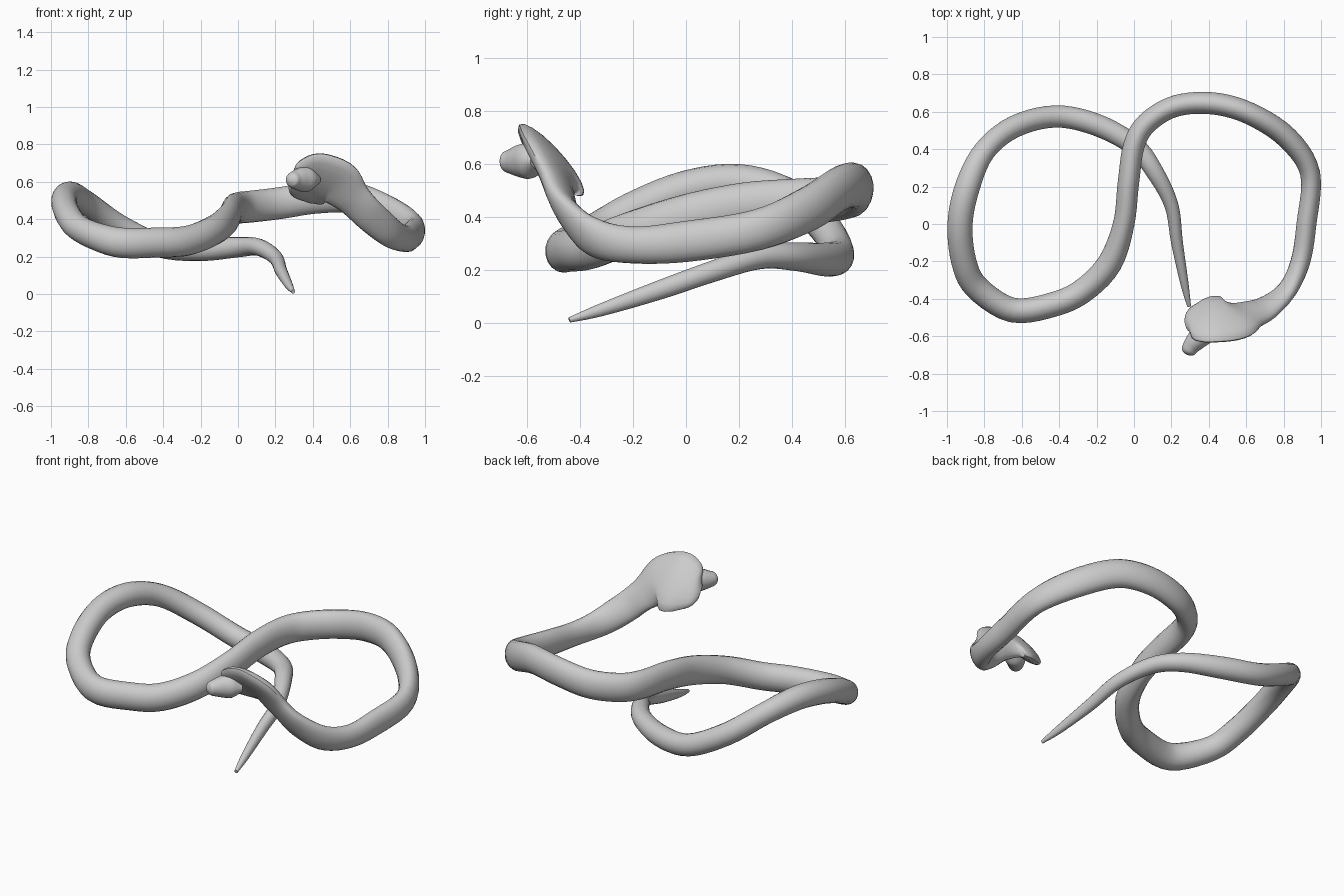
import bpy
import bmesh
from math import cos, sin, tau, radians
from mathutils import Vector

SIDES = 18
STEPS = 5

default_cube = bpy.data.objects.get("Cube")
if default_cube:
    bpy.data.objects.remove(default_cube, do_unlink=True)

# One matte grey for the whole animal
skin_grey = bpy.data.materials.new("skin_grey")
skin_grey.use_nodes = True
grey = (0.6, 0.6, 0.6, 1)
skin_grey.diffuse_color = grey
skin_grey.node_tree.nodes["Principled BSDF"].inputs["Base Color"].default_value = grey


def spline_value(before, start, end, after, t):
    """Catmull-Rom blend of one number."""
    return 0.5 * (2 * start + (end - before) * t
                  + (2 * before - 5 * start + 4 * end - after) * t ** 2
                  + (3 * start - before - 3 * end + after) * t ** 3)


def resample(stations):
    """Smooth a list of stations into closely spaced ones."""
    last = len(stations) - 1
    result = []
    for i in range(last):
        quad = [stations[min(max(i + k, 0), last)] for k in (-1, 0, 1, 2)]
        for s in range(STEPS):
            result.append([spline_value(*column, s / STEPS) for column in zip(*quad)])
    result.append(list(stations[-1]))
    return result


def loft(name, stations):
    """Skin a tube; a station is x, y, z, half breadth, half thickness, roll.

    The breadth axis stands upright at roll zero and leans by roll degrees."""
    rows = resample(stations)
    centres = [Vector(row[:3]) for row in rows]
    bm = bmesh.new()
    rings = []
    for i, row in enumerate(rows):
        ahead = centres[min(i + 1, len(rows) - 1)]
        behind = centres[max(i - 1, 0)]
        tangent = (ahead - behind).normalized()
        side = tangent.cross(Vector((0, 0, 1))).normalized()
        up = side.cross(tangent)
        breadth, thickness, roll = max(row[3], 0.004), max(row[4], 0.004), radians(row[5])
        broad = up * cos(roll) - side * sin(roll)
        thin = side * cos(roll) + up * sin(roll)
        angles = [tau * k / SIDES for k in range(SIDES)]
        rings.append([bm.verts.new(centres[i] + broad * breadth * cos(a) + thin * thickness * sin(a))
                      for a in angles])
    for ring, following in zip(rings, rings[1:]):
        for k in range(SIDES):
            n = (k + 1) % SIDES
            bm.faces.new((ring[k], ring[n], following[n], following[k]))
    bm.faces.new(rings[0])
    bm.faces.new(rings[-1])
    bmesh.ops.recalc_face_normals(bm, faces=bm.faces)
    mesh = bpy.data.meshes.new(name)
    bm.to_mesh(mesh)
    bm.free()
    mesh.materials.append(skin_grey)
    part = bpy.data.objects.new(name, mesh)
    bpy.context.collection.objects.link(part)
    bpy.ops.object.select_all(action="DESELECT")
    bpy.context.view_layer.objects.active = part
    part.select_set(True)
    bpy.ops.object.shade_smooth_by_angle(angle=radians(50))


def upright(points, breadth, thickness):
    """Body stations of one size with no roll."""
    return [(*point, breadth, thickness, 0) for point in points]


# Tail: tapers from the low tip up to the first loop
tail = [(0.295, -0.44, 0.012, 0.01, 0.01, 0), (0.27, -0.32, 0.05, 0.024, 0.022, 0),
        (0.23, -0.1, 0.125, 0.036, 0.032, 0), (0.2, 0.1, 0.195, 0.04, 0.038, 0),
        (0.11, 0.28, 0.25, 0.046, 0.048, 0), (0, 0.42, 0.25, 0.054, 0.055, 0)]

# Left loop: slimmer at the back, fuller at the side and front
loop_back = [(-0.2, 0.53, 0.24), (-0.42, 0.575, 0.26), (-0.64, 0.52, 0.365),
             (-0.8, 0.39, 0.48)]
loop_side = [(-0.89, 0.2, 0.53), (-0.93, 0, 0.505), (-0.91, -0.2, 0.425),
             (-0.84, -0.34, 0.345)]
loop_front = [(-0.65, -0.46, 0.277), (-0.43, -0.43, 0.275), (-0.27, -0.355, 0.285),
              (-0.13, -0.21, 0.34)]

# Crossing strand, then the right loop round to the neck
crossing = [(-0.055, 0, 0.4), (-0.03, 0.22, 0.445), (0, 0.42, 0.46),
            (0.07, 0.54, 0.467), (0.22, 0.63, 0.485)]
right_back = [(0.42, 0.645, 0.515), (0.62, 0.59, 0.513), (0.82, 0.46, 0.43)]
right_side = [(0.942, 0.27, 0.352), (0.922, 0, 0.308)]

# Neck flattens into a ribbon and leans into a broad tilted hood
hood = [(0.89, -0.2, 0.295, 0.07, 0.052, 5),
        (0.82, -0.35, 0.325, 0.078, 0.048, 20),
        (0.71, -0.445, 0.415, 0.09, 0.046, 38),
        (0.61, -0.485, 0.515, 0.11, 0.044, 42),
        (0.53, -0.505, 0.592, 0.16, 0.046, 42),
        (0.44, -0.508, 0.615, 0.18, 0.045, 42),
        (0.37, -0.515, 0.608, 0.165, 0.042, 42),
        (0.31, -0.525, 0.592, 0.115, 0.034, 42),
        (0.28, -0.54, 0.582, 0.04, 0.015, 42)]

body = tail + upright(loop_back, 0.064, 0.06)
body += upright(loop_side, 0.07, 0.068)
body += upright(loop_front, 0.08, 0.067)
body += upright(crossing, 0.085, 0.058)
body += upright(right_back, 0.085, 0.06)
body += upright(right_side, 0.077, 0.054)
loft("snake_body", body + hood)

# Snout: blunt lobe growing out of the hood's front corner
loft("snout", [(0.41, -0.55, 0.61, 0.03, 0.05, 0),
               (0.37, -0.585, 0.612, 0.066, 0.064, 0),
               (0.335, -0.62, 0.612, 0.064, 0.056, 0),
               (0.305, -0.655, 0.61, 0.05, 0.046, 0),
               (0.288, -0.685, 0.61, 0.036, 0.036, 0),
               (0.282, -0.698, 0.61, 0.012, 0.012, 0)])
